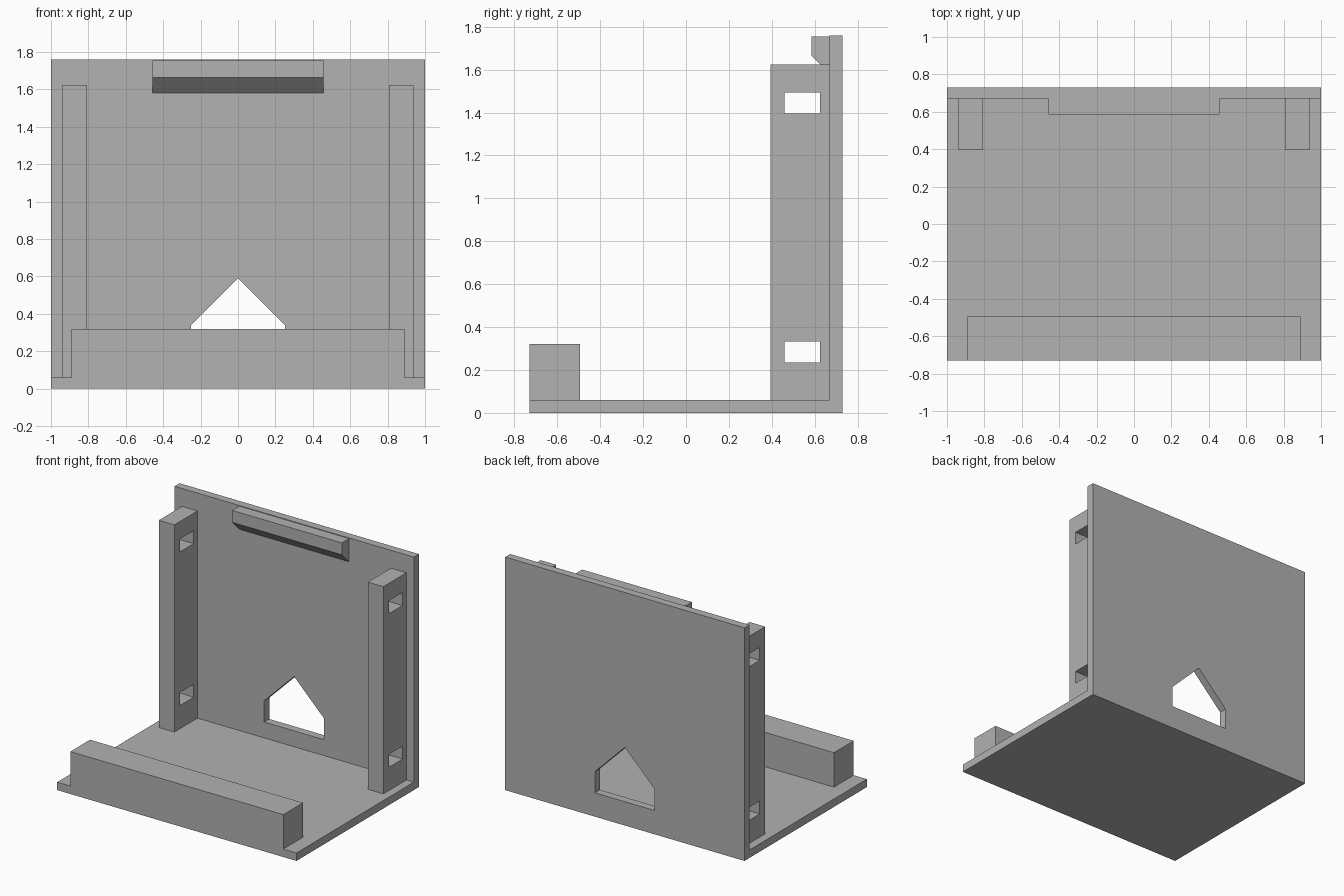
import bpy
import bmesh
from mathutils import Vector

cube = bpy.data.objects.get("Cube")
if cube:
    bpy.data.objects.remove(cube, do_unlink=True)

gray = bpy.data.materials.new("plain_gray")
gray.use_nodes = True
color = (0.445, 0.445, 0.445, 1)
gray.diffuse_color = color
gray.node_tree.nodes["Principled BSDF"].inputs["Base Color"].default_value = color


def prism(name, profile, start, sweep):
    """Extrude a closed profile of 2D points along x or y."""
    bm = bmesh.new()
    if sweep == "X":
        points = [(start[0], a, b) for a, b in profile]
        offset = Vector((start[1] - start[0], 0, 0))
    else:
        points = [(a, start[0], b) for a, b in profile]
        offset = Vector((0, start[1] - start[0], 0))
    face = bm.faces.new([bm.verts.new(p) for p in points])
    result = bmesh.ops.extrude_face_region(bm, geom=[face], use_keep_orig=True)
    moved = [v for v in result["geom"] if isinstance(v, bmesh.types.BMVert)]
    bmesh.ops.translate(bm, verts=moved, vec=offset)
    bmesh.ops.recalc_face_normals(bm, faces=bm.faces)
    mesh = bpy.data.meshes.new(name)
    bm.to_mesh(mesh)
    bm.free()
    mesh.materials.append(gray)
    obj = bpy.data.objects.new(name, mesh)
    bpy.context.collection.objects.link(obj)
    return obj


def rect(a0, a1, b0, b1):
    return [(a0, b0), (a1, b0), (a1, b1), (a0, b1)]


def cut(target, cutter):
    """Subtract the cutter, then discard it."""
    cutter.hide_render = True
    mod = target.modifiers.new("opening", "BOOLEAN")
    mod.operation = "DIFFERENCE"
    mod.solver = "EXACT"
    mod.object = cutter
    bpy.context.view_layer.objects.active = target
    bpy.ops.object.modifier_apply(modifier=mod.name)
    bpy.data.objects.remove(cutter, do_unlink=True)


BACK, WALL, FLOOR, TOP = 0.73, 0.67, 0.06, 1.76

# Base plate and back panel as one L-shaped body
body = prism("base_and_back_panel",
             [(-BACK, 0), (BACK, 0), (BACK, TOP), (WALL, TOP),
              (WALL, FLOOR), (-BACK, FLOOR)], (-1, 1), "X")

# House-shaped opening in the back panel
cut(body, prism("opening_cutter",
                [(-0.25, 0.18), (0.25, 0.18), (0.25, 0.34),
                 (0, 0.59), (-0.25, 0.34)], (0.6, 0.8), "Y"))

# Front stop block
prism("front_block", rect(-BACK, -0.495, FLOOR, 0.32), (-0.89, 0.89), "X")

# Upper lip with a chamfered underside
prism("upper_lip", [(WALL, 1.58), (WALL, 1.755), (0.585, 1.755), (0.585, 1.665)],
      (-0.458, 0.458), "X")

# Side posts, each with two slots
for side, label in ((1, "left"), (-1, "right")):
    post = prism(label + "_post", rect(0.395, WALL, FLOOR, 1.625),
                 (0.808 * side, 0.938 * side), "X")
    for low, high in ((0.235, 0.333), (1.395, 1.493)):
        cut(post, prism("slot_cutter", rect(0.46, 0.625, low, high),
                        (0.7 * side, 1.05 * side), "X"))
